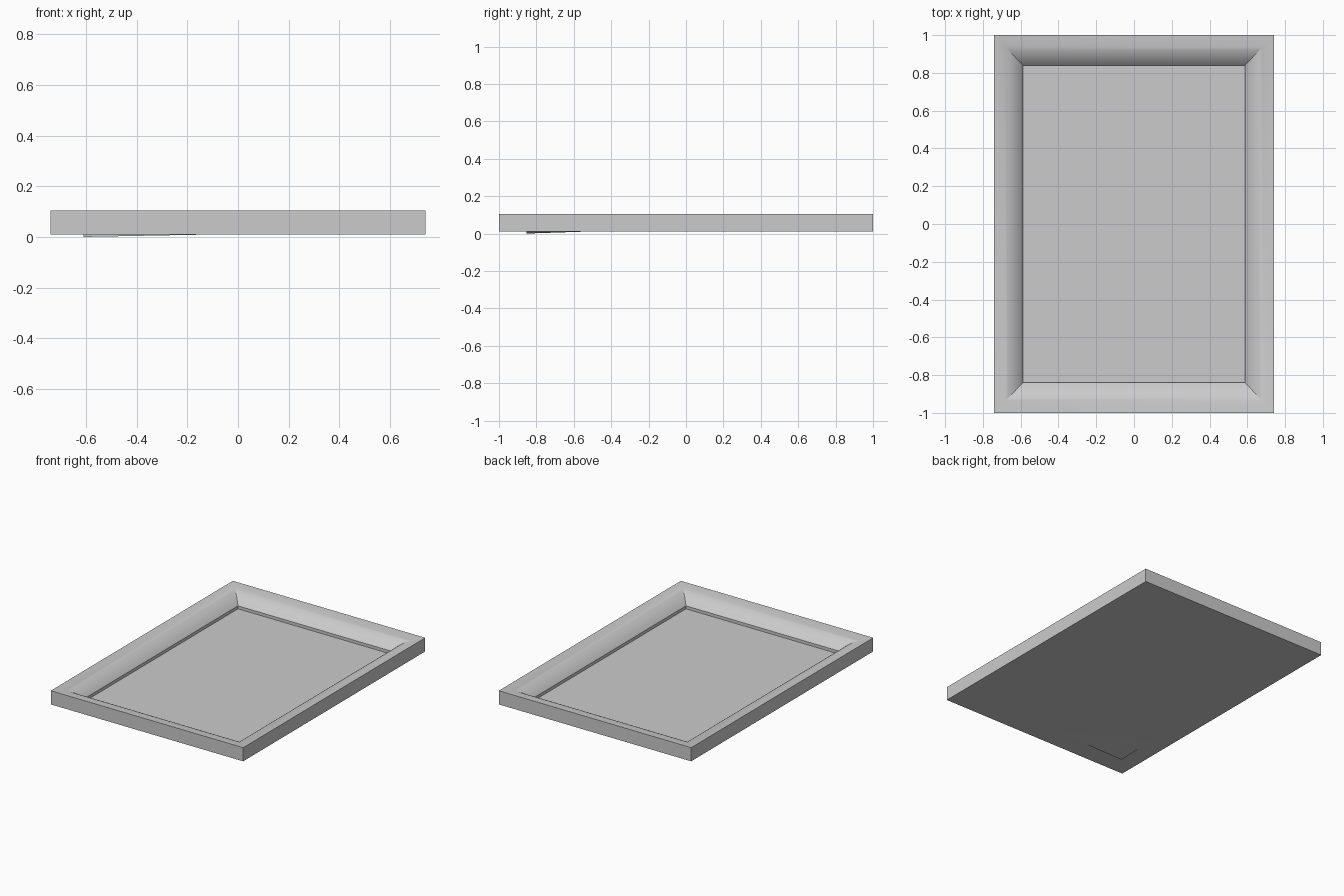
import bpy, bmesh, math

if "Cube" in bpy.data.objects:
    bpy.data.objects.remove(bpy.data.objects["Cube"], do_unlink=True)

grey = bpy.data.materials.new("light_grey")
grey.use_nodes = True
grey.diffuse_color = (0.6, 0.6, 0.6, 1)
grey.node_tree.nodes["Principled BSDF"].inputs["Base Color"].default_value = (0.6, 0.6, 0.6, 1)

HALF_X, HALF_Y = 0.74, 1.0      # outer size
BAND_X, BAND_Y = 0.152, 0.16    # moulding width
BASE, TOP, DROP = 0.01, 0.105, 0.072
FLOOR = 0.012
STEPS = 10


def finish(bm, name, smooth=False):
    mesh = bpy.data.meshes.new(name)
    bm.to_mesh(mesh)
    bm.free()
    mesh.materials.append(grey)
    obj = bpy.data.objects.new(name, mesh)
    bpy.context.collection.objects.link(obj)
    if smooth:
        bpy.ops.object.select_all(action='DESELECT')
        obj.select_set(True)
        bpy.context.view_layer.objects.active = obj
        bpy.ops.object.shade_smooth_by_angle(angle=math.radians(25))
    return obj


# Frame: a moulding that rolls down towards the opening, mitred at the corners
profile = [(0, BASE), (0, TOP)]
for i in range(1, STEPS + 1):
    t = i / STEPS
    profile.append((t, TOP - DROP * (0.25 * t + 0.75 * t ** 3)))
profile.append((1, BASE))

bm = bmesh.new()
rings = []
for t, z in profile:
    x, y = HALF_X - BAND_X * t, HALF_Y - BAND_Y * t
    rings.append([bm.verts.new((sx * x, sy * y, z))
                  for sx, sy in ((-1, -1), (1, -1), (1, 1), (-1, 1))])
for k, ring in enumerate(rings):
    following = rings[(k + 1) % len(rings)]
    for i in range(4):
        j = (i + 1) % 4
        bm.faces.new((ring[i], ring[j], following[j], following[i]))
bmesh.ops.recalc_face_normals(bm, faces=bm.faces)
finish(bm, "frame", smooth=True)

# Backing panel that fills the opening
bm = bmesh.new()
bmesh.ops.create_cube(bm, size=1)
for v in bm.verts:
    v.co.x *= 2 * (HALF_X - BAND_X)
    v.co.y *= 2 * (HALF_Y - BAND_Y)
    v.co.z = FLOOR if v.co.z > 0 else BASE
finish(bm, "backing_panel")

# Corner of the backing that sags slightly below the frame
bm = bmesh.new()
corner = bm.verts.new((-0.61, -0.853, 0))
inner = [bm.verts.new(p) for p in ((-0.09, -0.853, BASE), (-0.61, -0.55, BASE))]
root = bm.verts.new((-0.61, -0.853, BASE))
bm.faces.new((corner, inner[1], inner[0]))
bm.faces.new((corner, inner[0], root))
bm.faces.new((corner, root, inner[1]))
bm.faces.new((root, inner[0], inner[1]))
bmesh.ops.recalc_face_normals(bm, faces=bm.faces)
finish(bm, "sagging_corner")
